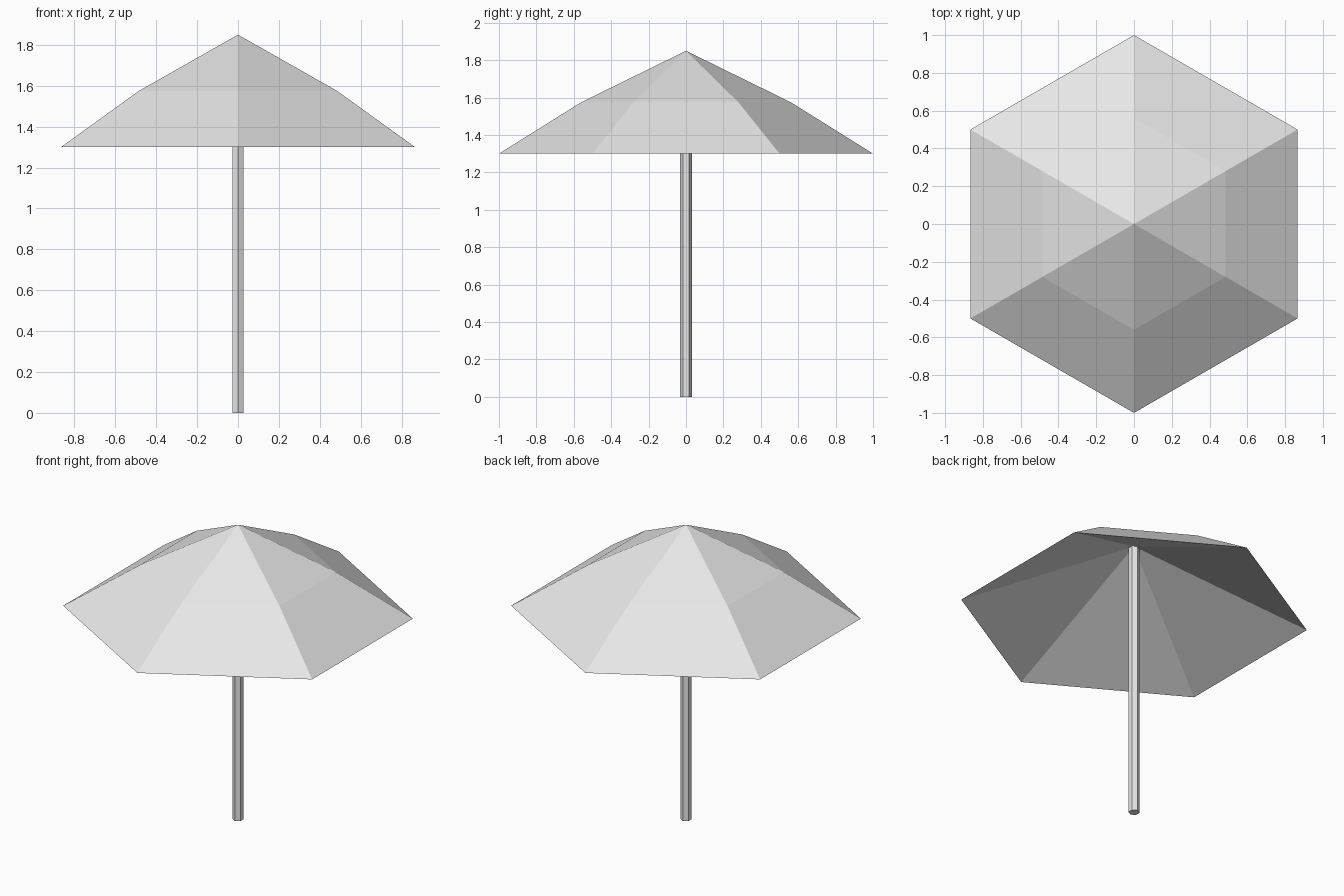
import bpy
import bmesh
from math import sin, cos, pi

SIDES = 6

cube = bpy.data.objects.get("Cube")
if cube:
    bpy.data.objects.remove(cube, do_unlink=True)

grey = bpy.data.materials.new("light grey")
grey.use_nodes = True
grey.diffuse_color = (0.8, 0.8, 0.8, 1)
grey.node_tree.nodes["Principled BSDF"].inputs["Base Color"].default_value = grey.diffuse_color


def lathe(name, profile):
    """Turn a closed (radius, height) profile into a six-sided solid, points on the axis at both ends."""
    bm = bmesh.new()
    rings = []
    for radius, height in profile:
        count = SIDES if radius else 1
        rings.append([bm.verts.new((radius * cos(pi / 2 + i * 2 * pi / SIDES),
                                    radius * sin(pi / 2 + i * 2 * pi / SIDES), height))
                      for i in range(count)])
    for low, high in zip(rings, rings[1:]):
        for i in range(SIDES):
            j = i + 1
            corners = [low[i % len(low)], low[j % len(low)],
                       high[j % len(high)], high[i % len(high)]]
            bm.faces.new(list(dict.fromkeys(corners)))
    bmesh.ops.recalc_face_normals(bm, faces=bm.faces)
    mesh = bpy.data.meshes.new(name)
    bm.to_mesh(mesh)
    bm.free()
    mesh.materials.append(grey)
    obj = bpy.data.objects.new(name, mesh)
    bpy.context.collection.objects.link(obj)
    return obj


# Canopy: hollow underside, sharp rim, shoulder ring and peak
lathe("canopy", [(0, 1.75), (1, 1.3), (0.56, 1.575), (0, 1.85)])

# Pole: runs from the ground up into the canopy
lathe("pole", [(0, 0), (0.032, 0), (0.032, 1.78), (0, 1.78)])
